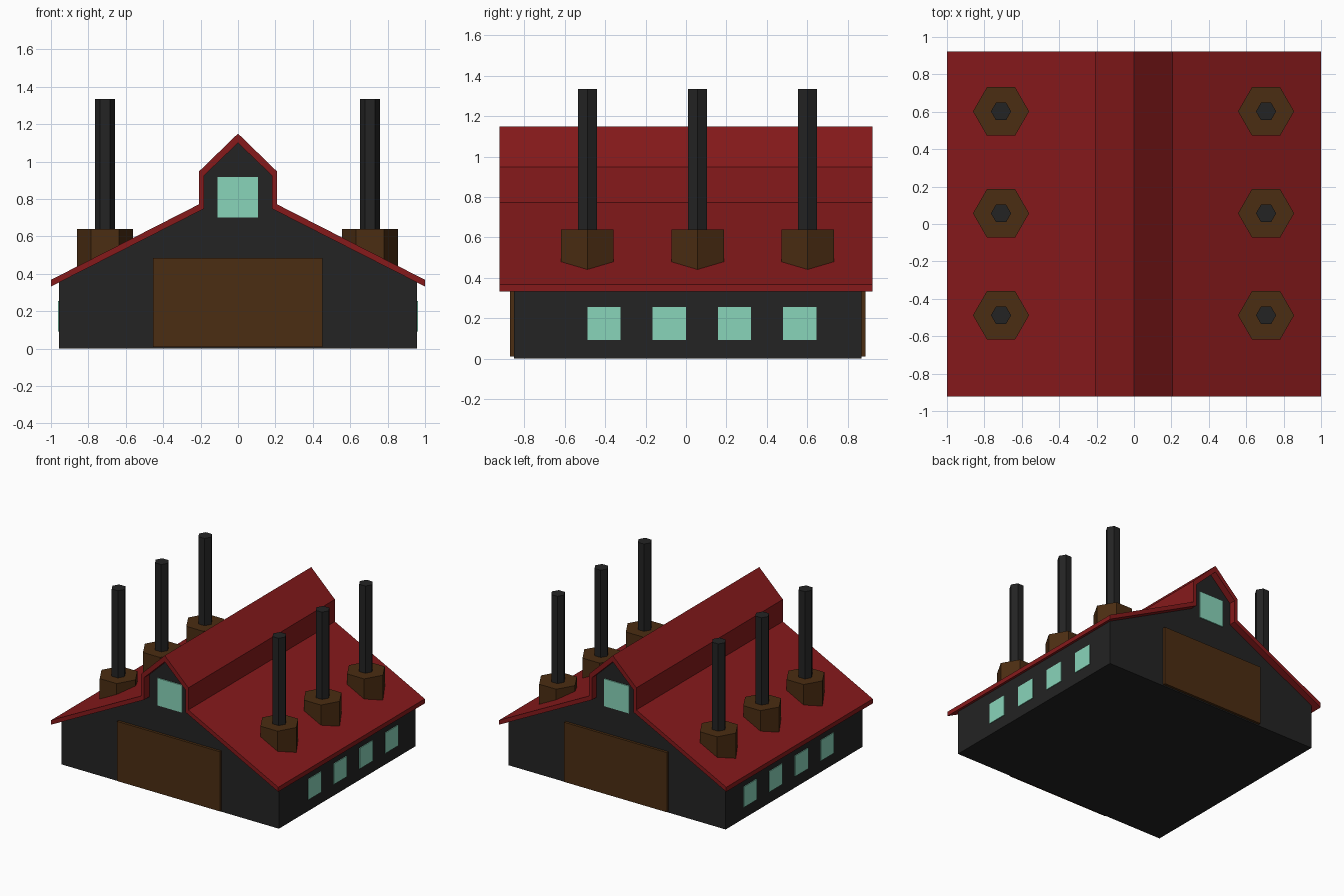
import bpy, bmesh, math

if "Cube" in bpy.data.objects:
    bpy.data.objects.remove(bpy.data.objects["Cube"])

def material(name, rgb):
    m = bpy.data.materials.new(name)
    m.diffuse_color = (*rgb, 1)
    m.use_nodes = True
    m.node_tree.nodes["Principled BSDF"].inputs["Base Color"].default_value = m.diffuse_color
    return m

RED = material("roof_red", (0.24, 0.01, 0.011))
BLACK = material("wall_black", (0.017, 0.017, 0.017))
BROWN = material("wood_brown", (0.07, 0.026, 0.006))
GLASS = material("window_green", (0.25, 0.66, 0.49))

def finish(bm, name, mat):
    bmesh.ops.recalc_face_normals(bm, faces=bm.faces)
    me = bpy.data.meshes.new(name)
    bm.to_mesh(me)
    bm.free()
    me.materials.append(mat)
    ob = bpy.data.objects.new(name, me)
    bpy.context.collection.objects.link(ob)
    return ob

def extrude_y(name, profile, y0, y1, mat):
    """Closed x-z profile pushed along y."""
    bm = bmesh.new()
    face = bm.faces.new([bm.verts.new((x, y0, z)) for x, z in profile])
    ext = bmesh.ops.extrude_face_region(bm, geom=[face])
    verts = [v for v in ext["geom"] if isinstance(v, bmesh.types.BMVert)]
    bmesh.ops.translate(bm, verts=verts, vec=(0, y1 - y0, 0))
    return finish(bm, name, mat)

def box(name, x, y, z, mat):
    return extrude_y(name, [(x[0], z[0]), (x[1], z[0]), (x[1], z[1]), (x[0], z[1])], y[0], y[1], mat)

def hex_prism(name, x, y, z0, z1, r, mat):
    bm = bmesh.new()
    ring = [(x + r * math.cos(i * math.pi / 3), y + r * math.sin(i * math.pi / 3)) for i in range(6)]
    low = [bm.verts.new((a, b, z0)) for a, b in ring]
    top = [bm.verts.new((a, b, z1)) for a, b in ring]
    bm.faces.new(low[::-1])
    bm.faces.new(top)
    for i in range(6):
        j = (i + 1) % 6
        bm.faces.new((low[i], low[j], top[j], top[i]))
    return finish(bm, name, mat)

def mirrored(half):
    """Right half from eave to ridge, continued down the left side."""
    return half + [(-x, z) for x, z in half[-2::-1]]

# Roof shell with raised ridge section
outer = mirrored([(1.0, 0.368), (0.208, 0.772), (0.208, 0.948), (0, 1.15)])
inner = mirrored([(1.0, 0.332), (0.182, 0.748), (0.182, 0.925), (0, 1.10)])
extrude_y("roof", outer + inner[::-1], -0.922, 0.922, RED)

# Walls fill the space under the roof
walls = mirrored([(0.957, 0), (0.957, 0.354), (0.182, 0.748), (0.182, 0.925), (0, 1.10)])
Y0, Y1 = -0.852, 0.868
extrude_y("walls", walls, Y0, Y1, BLACK)

# Doors and gable windows on both ends
for end, y in (("front", (Y0 - 0.02, Y0 + 0.01)), ("back", (Y1 - 0.01, Y1 + 0.02))):
    box(end + "_door", (-0.455, 0.452), y, (0.01, 0.485), BROWN)
for end, y in (("front", (Y0 - 0.008, Y0 + 0.01)), ("back", (Y1 - 0.01, Y1 + 0.008))):
    box(end + "_gable_window", (-0.109, 0.107), y, (0.70, 0.918), GLASS)

# Side windows, smokestacks and their bases
for side, s, cx in (("right", 1, 0.706), ("left", -1, -0.711)):
    for i in range(4):
        y = -0.406 + i * 0.323
        x = sorted((s * 0.945, s * 0.963))
        box(f"{side}_window_{i + 1}", x, (y - 0.082, y + 0.082), (0.092, 0.256), GLASS)
    for i in range(3):
        y = -0.488 + i * 0.545
        hex_prism(f"{side}_stack_base_{i + 1}", cx, y, 0.425, 0.64, 0.15, BROWN)
        hex_prism(f"{side}_stack_{i + 1}", cx, y, 0.60, 1.335, 0.054, BLACK)
